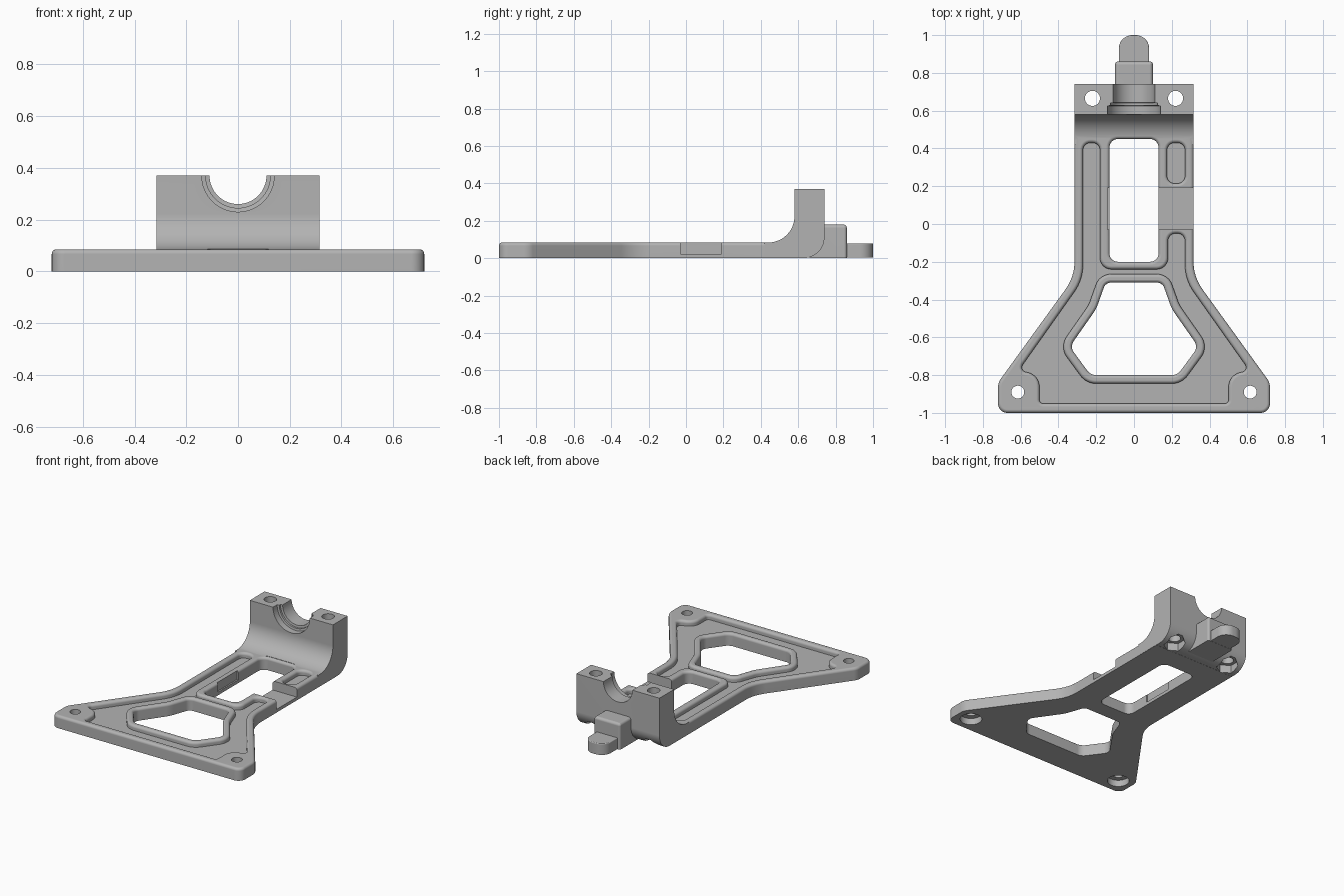
import bpy, bmesh, math
from mathutils import Vector, Matrix

if "Cube" in bpy.data.objects:
    bpy.data.objects.remove(bpy.data.objects["Cube"], do_unlink=True)

grey = bpy.data.materials.new("light grey")
grey.use_nodes = True
colour = (0.45, 0.45, 0.45, 1)
grey.diffuse_color = colour
grey.node_tree.nodes["Principled BSDF"].inputs["Base Color"].default_value = colour

TOP, ROUND, FLOOR = 0.085, 0.018, 0.05
ALONG_X = Matrix(((0, 0, 1, 0), (1, 0, 0, 0), (0, 1, 0, 0), (0, 0, 0, 1)))
ALONG_Y = Matrix(((1, 0, 0, 0), (0, 0, 1, 0), (0, 1, 0, 0), (0, 0, 0, 1)))


def rounded(corners, steps=8):
    """Closed outline with each (x, y, radius) corner filleted."""
    out, n = [], len(corners)
    for i, (x, y, r) in enumerate(corners):
        p = Vector((x, y))
        if not r:
            out.append(p)
            continue
        a = (Vector(corners[i - 1][:2]) - p).normalized()
        b = (Vector(corners[(i + 1) % n][:2]) - p).normalized()
        half = a.angle(b) / 2
        centre = p + (a + b).normalized() * (r / math.sin(half))
        start = p + a * (r / math.tan(half)) - centre
        end = p + b * (r / math.tan(half)) - centre
        turn = math.atan2(start.x * end.y - start.y * end.x, start.dot(end))
        for k in range(steps + 1):
            out.append(centre + Matrix.Rotation(turn * k / steps, 2) @ start)
    return out


def symmetric(half):
    return half + [(-x, y, r) for x, y, r in reversed(half)]


def circle(x, y, r, n=40, phase=0.0):
    return [Vector((x + r * math.cos(phase + math.tau * i / n),
                    y + r * math.sin(phase + math.tau * i / n))) for i in range(n)]


def offset(pts, d):
    """Move an outline outward by d."""
    n = len(pts)
    area = sum(pts[i - 1].x * pts[i].y - pts[i].x * pts[i - 1].y for i in range(n))
    side = 1 if area > 0 else -1
    out = []
    for i, p in enumerate(pts):
        e1 = (p - pts[i - 1]).normalized()
        e2 = (pts[(i + 1) % n] - p).normalized()
        n1 = Vector((e1.y, -e1.x)) * side
        n2 = Vector((e2.y, -e2.x)) * side
        out.append(p + (n1 + n2) * (d / (1 + n1.dot(n2))))
    return out


def solid(name, outline, layers, matrix=Matrix()):
    """Stack the outline at (height, offset) layers and cap both ends."""
    bm = bmesh.new()
    loops = [[bm.verts.new(matrix @ Vector((p.x, p.y, z))) for p in offset(outline, d)]
             for z, d in layers]
    n = len(outline)
    for lo, hi in zip(loops, loops[1:]):
        for i in range(n):
            bm.faces.new((lo[i - 1], lo[i], hi[i], hi[i - 1]))
    bm.faces.new(loops[0])
    bm.faces.new(loops[-1])
    bmesh.ops.recalc_face_normals(bm, faces=bm.faces)
    mesh = bpy.data.meshes.new(name)
    bm.to_mesh(mesh)
    bm.free()
    mesh.materials.append(grey)
    ob = bpy.data.objects.new(name, mesh)
    bpy.context.collection.objects.link(ob)
    return ob


def raised(bottom, top, r=ROUND, base=0.0, steps=5):
    """Layers of a block with a rounded top edge."""
    arc = [math.pi / 2 * k / steps for k in range(steps + 1)]
    return [(bottom, base)] + [(top - r + r * math.sin(t), base - r + r * math.cos(t)) for t in arc]


def flared(bottom):
    """Layers of a cutter that rounds over the rim of its opening."""
    return [(z, -d) for z, d in raised(bottom, TOP)] + [(0.12, ROUND)]


# Plate with flared foot
bracket = solid("mounting_bracket", rounded(symmetric([
    (0.315, 0.6, 0), (0.315, -0.28, 0.25), (0.72, -0.84, 0.08), (0.72, -1, 0.05)])),
    raised(0, TOP))


def combine(part, operation):
    mod = bracket.modifiers.new(part.name, "BOOLEAN")
    mod.object, mod.operation, mod.solver = part, operation, "EXACT"
    bpy.context.view_layer.objects.active = bracket
    bpy.ops.object.modifier_apply(modifier=mod.name)
    bpy.data.objects.remove(part, do_unlink=True)


def add(*args):
    combine(solid(*args), "UNION")


def cut(*args):
    combine(solid(*args), "DIFFERENCE")


# Upright clamp block, filleted into the plate
add("upright", rounded([(0.42, 0.001, 0), (0.74, 0.001, 0.11), (0.74, 0.37, 0),
                        (0.58, 0.37, 0), (0.58, 0.084, 0.14), (0.42, 0.084, 0)], 14),
    [(-0.316, 0), (0.316, 0)], ALONG_X)

# Rear step and tongue
add("rear_step", rounded(symmetric([(0.1, 0.66, 0), (0.1, 0.86, 0.015)])), raised(0.002, 0.18))
add("tongue", rounded(symmetric([(0.08, 0.68, 0), (0.08, 1.0, 0.07)])), raised(0.003, 0.08, 0.006))

# Sunken pockets
cut("main_pocket", rounded([
    (-0.27, 0.43, 0.04), (-0.18, 0.43, 0.04), (-0.18, -0.24, 0.06), (0.18, -0.24, 0.06),
    (0.18, -0.05, 0.04), (0.27, -0.05, 0.04), (0.27, -0.295, 0.25),
    (0.61, -0.775, 0.025), (0.5, -0.8, 0.08), (0.5, -0.95, 0.02),
    (-0.5, -0.95, 0.02), (-0.5, -0.8, 0.08), (-0.61, -0.775, 0.025),
    (-0.27, -0.295, 0.25)]), flared(FLOOR))
cut("small_pocket", rounded([(0.175, 0.43, 0.04), (0.27, 0.43, 0.04),
                             (0.27, 0.215, 0.04), (0.175, 0.215, 0.04)]), flared(FLOOR))

# Windows, the lower one with a raised rim
lower = rounded(symmetric([(0.15, -0.31, 0.04), (0.2, -0.45, 0.2),
                           (0.34, -0.65, 0.05), (0.23, -0.8, 0.06)]))
upper = rounded(symmetric([(0.13, 0.45, 0.045), (0.13, -0.2, 0.045)]))
add("window_rim", lower, raised(0.01, TOP - 0.0005, ROUND, 0.045))
cut("lower_window", lower, flared(-0.1))
cut("upper_window", upper, flared(-0.1))

# Side notch across the right rail and into the left wall
cut("side_notch", rounded([(-0.14, -0.03, 0), (0.5, -0.03, 0), (0.5, 0.19, 0), (-0.14, 0.19, 0)]),
    [(0.022, 0), (0.2, 0)])

# Stepped half-round seat
cut("seat", circle(0, 0.37, 0.11, 64),
    [(0.4, 0.03), (0.625, 0.03), (0.627, 0.015), (0.64, 0.015), (0.642, 0), (0.95, 0)], ALONG_Y)

# Bolt holes with recesses underneath
for s in (-1, 1):
    cut("clamp_hole", circle(s * 0.22, 0.665, 0.04), [(-0.1, 0), (0.5, 0)])
    cut("nut_recess", circle(s * 0.22, 0.665, 0.07, 6, math.pi / 6), [(-0.1, 0), (0.055, 0)])
    cut("foot_hole", circle(s * 0.615, -0.89, 0.034), [(-0.1, 0), (0.2, 0)])
    cut("foot_recess", circle(s * 0.615, -0.89, 0.07), [(-0.1, 0), (0.045, 0)])

# Smooth fillets with crisp flat faces
bpy.ops.object.select_all(action="DESELECT")
bracket.select_set(True)
bpy.context.view_layer.objects.active = bracket
bpy.ops.object.shade_smooth_by_angle(angle=math.radians(30))
weighted = bracket.modifiers.new("flat_normals", "WEIGHTED_NORMAL")
weighted.keep_sharp = True
